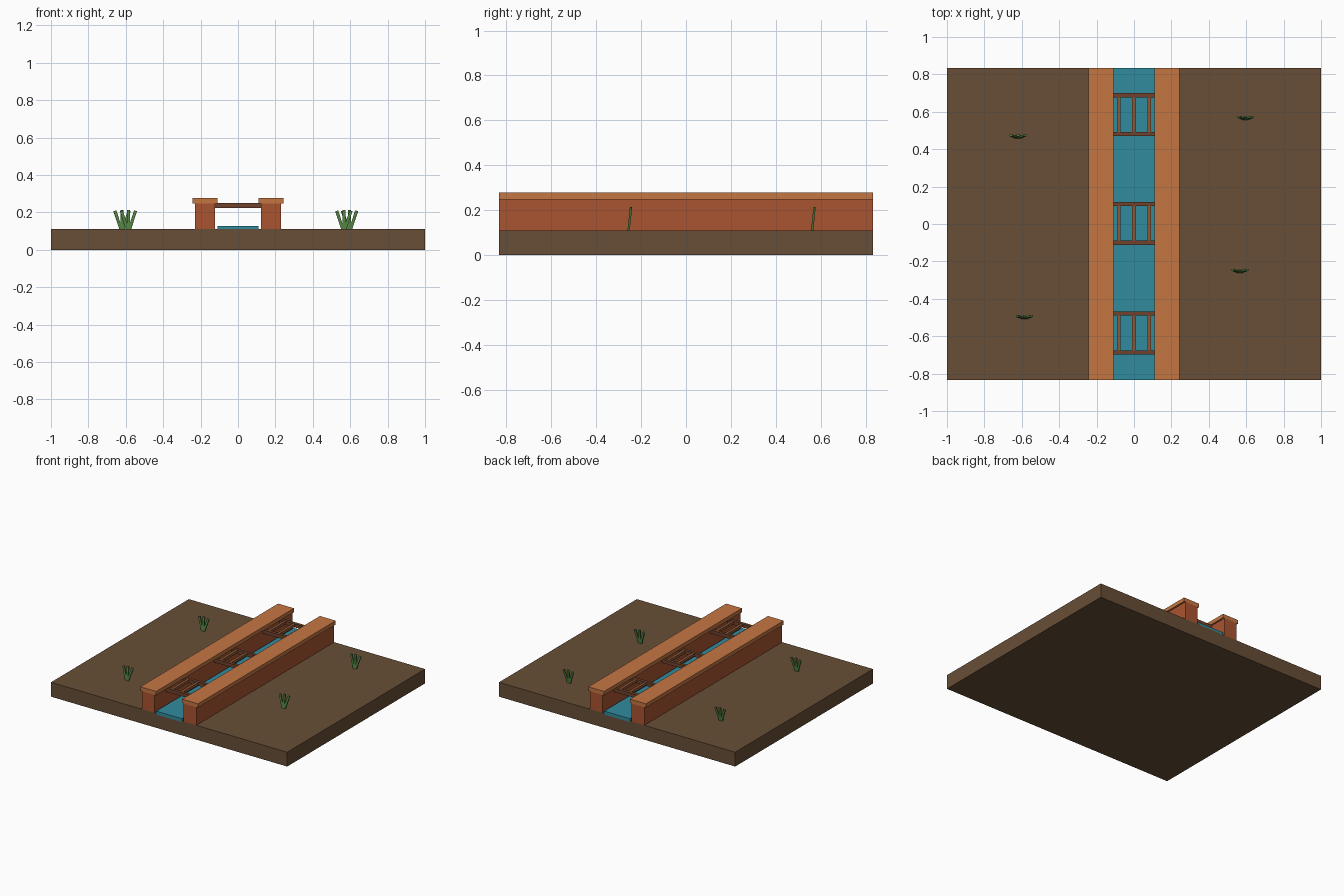
import bpy
from math import radians
from mathutils import Matrix, Vector

if "Cube" in bpy.data.objects:
    bpy.data.objects.remove(bpy.data.objects["Cube"])

LENGTH = 1.666


def material(name, rgb):
    m = bpy.data.materials.new(name)
    m.diffuse_color = (*rgb, 1)
    m.use_nodes = True
    m.node_tree.nodes["Principled BSDF"].inputs["Base Color"].default_value = m.diffuse_color
    return m


earth = material("earth", (0.135, 0.077, 0.037))
brick = material("brick", (0.40, 0.088, 0.03))
coping = material("coping", (0.56, 0.18, 0.055))
water = material("water", (0.03, 0.26, 0.34))
dark_wood = material("dark_wood", (0.16, 0.055, 0.025))
wood = material("wood", (0.28, 0.10, 0.04))
green = material("green", (0.08, 0.22, 0.05))


def box(name, center, size, mat):
    bpy.ops.mesh.primitive_cube_add(size=1, location=center)
    ob = bpy.context.object
    ob.name = name
    ob.scale = size
    ob.data.materials.append(mat)
    return ob


# Ground slab and water channel
box("ground", (0, 0, 0.055), (2, LENGTH, 0.11), earth)
box("water", (0, 0, 0.114), (0.22, LENGTH, 0.028), water)

# Channel walls with overhanging caps
for side, s in (("left", -1), ("right", 1)):
    box(side + "_wall", (s * 0.177, 0, 0.179), (0.108, LENGTH, 0.138), brick)
    box(side + "_wall_cap", (s * 0.177, 0, 0.263), (0.134, LENGTH, 0.03), coping)

# Slatted grates spanning the channel
for y in (-0.583, 0.003, 0.585):
    for s in (-1, 1):
        box("grate_rail", (0, y + s * 0.104, 0.236), (0.246, 0.023, 0.027), dark_wood)
    for x in (-0.081, 0, 0.081):
        box("grate_slat", (x, y, 0.238), (0.02, 0.2, 0.02), wood)

# Grass tufts: three blades fanning out from one root
for x, y in ((-0.62, 0.463), (0.596, 0.562), (0.566, -0.256), (-0.586, -0.503)):
    for tilt in (-18, 0, 18):
        ob = box("grass_blade", (0, 0, 0), (1, 1, 1), green)
        root = Vector((x + tilt * 0.0003, y, 0.108))
        ob.matrix_world = (Matrix.Translation(root)
                           @ Matrix.Rotation(radians(-6), 4, 'X')
                           @ Matrix.Rotation(radians(tilt), 4, 'Y')
                           @ Matrix.Translation((0, 0, 0.053))
                           @ Matrix.Diagonal((0.016, 0.01, 0.106, 1)))
